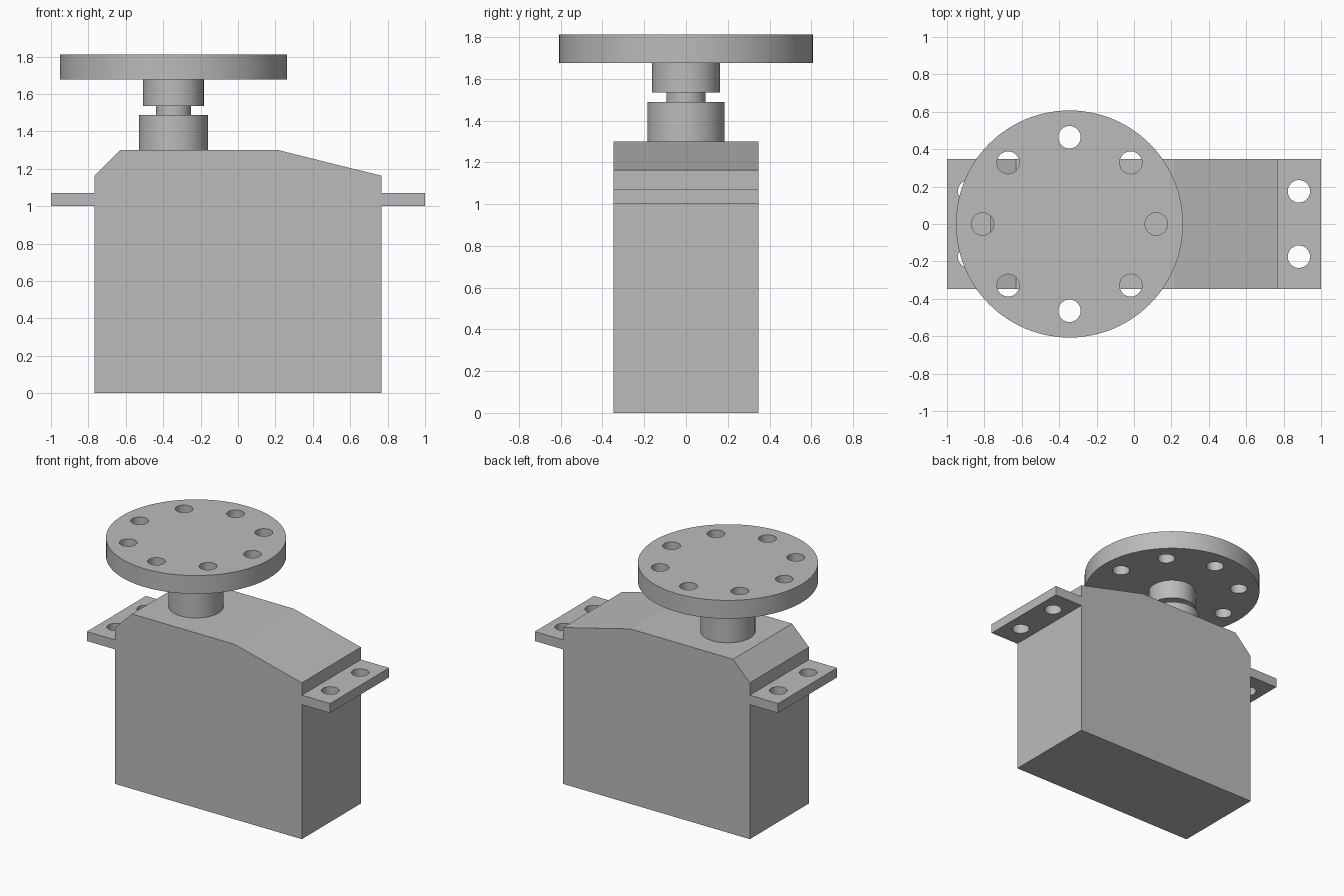
import bpy, bmesh
from math import cos, sin, pi, radians

cube = bpy.data.objects.get("Cube")
if cube:
    bpy.data.objects.remove(cube, do_unlink=True)

HALF_Y = 0.347      # half depth of case and flanges
AXIS_X = -0.345     # output shaft position
HOLE_R = 0.06

grey = bpy.data.materials.new("plain_grey")
grey.use_nodes = True
GREY = (0.5, 0.5, 0.5, 1)
grey.diffuse_color = GREY
grey.node_tree.nodes["Principled BSDF"].inputs["Base Color"].default_value = GREY


def activate(ob):
    bpy.ops.object.select_all(action="DESELECT")
    ob.select_set(True)
    bpy.context.view_layer.objects.active = ob


def prism(name, profile):
    """Extrude an (x, z) outline across the depth."""
    bm = bmesh.new()
    face = bm.faces.new([bm.verts.new((x, -HALF_Y, z)) for x, z in profile])
    ext = bmesh.ops.extrude_face_region(bm, geom=[face])
    moved = [v for v in ext["geom"] if isinstance(v, bmesh.types.BMVert)]
    bmesh.ops.translate(bm, verts=moved, vec=(0, 2 * HALF_Y, 0))
    bmesh.ops.recalc_face_normals(bm, faces=bm.faces)
    mesh = bpy.data.meshes.new(name)
    bm.to_mesh(mesh)
    bm.free()
    mesh.materials.append(grey)
    ob = bpy.data.objects.new(name, mesh)
    bpy.context.collection.objects.link(ob)
    return ob


def cylinder(name, x, y, radius, z0, z1, sides=64):
    bpy.ops.mesh.primitive_cylinder_add(
        vertices=sides, radius=radius, depth=z1 - z0, location=(x, y, (z0 + z1) / 2))
    ob = bpy.context.object
    ob.name = name
    ob.data.materials.append(grey)
    return ob


def drill(ob, centres, z0, z1):
    """Cut vertical round holes through a part."""
    for x, y in centres:
        cutter = cylinder("hole_cutter", x, y, HOLE_R, z0 - 0.05, z1 + 0.05, 32)
        cutter.hide_render = True
        activate(ob)
        mod = ob.modifiers.new("hole", "BOOLEAN")
        mod.operation = "DIFFERENCE"
        mod.solver = "EXACT"
        mod.object = cutter
        bpy.ops.object.modifier_apply(modifier=mod.name)
        bpy.data.objects.remove(cutter, do_unlink=True)


def smooth(ob):
    activate(ob)
    bpy.ops.object.shade_smooth_by_angle(angle=radians(30))


# Case with a sloped shoulder on each side
prism("case", [(-0.768, 0), (0.768, 0), (0.768, 1.162), (0.215, 1.3),
               (-0.63, 1.3), (-0.768, 1.162)])

# Mounting flanges with two screw holes each
for side, name in ((1, "left_flange"), (-1, "right_flange")):
    a, b = side * 0.768, side * 1.0
    flange = prism(name, [(a, 1.0), (b, 1.0), (b, 1.07), (a, 1.07)])
    drill(flange, [(side * 0.882, y) for y in (-0.175, 0.175)], 1.0, 1.07)
    smooth(flange)

# Output shaft, stacked from the case upward
for name, radius, z0, z1 in (("shaft_collar", 0.185, 1.3, 1.488),
                             ("shaft_neck", 0.094, 1.488, 1.535),
                             ("horn_hub", 0.162, 1.535, 1.676)):
    smooth(cylinder(name, AXIS_X, 0, radius, z0, z1))

# Round horn with a ring of eight holes
horn = cylinder("horn_disc", AXIS_X, 0, 0.607, 1.676, 1.812, 96)
drill(horn, [(AXIS_X + 0.464 * cos(i * pi / 4), 0.464 * sin(i * pi / 4))
             for i in range(8)], 1.676, 1.812)
smooth(horn)
